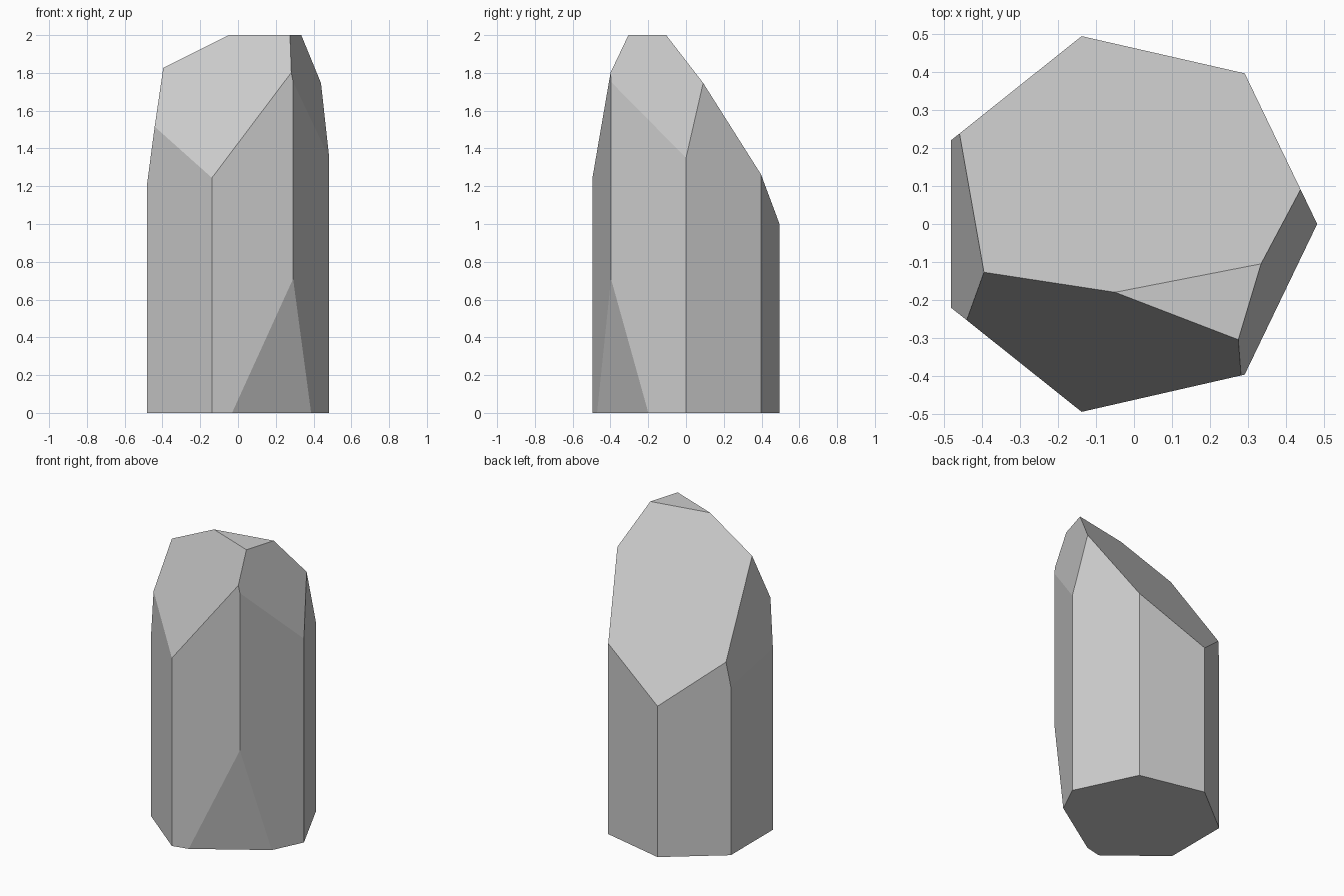
import bpy
import bmesh
from math import cos, sin, tau
from mathutils import Vector

cube = bpy.data.objects.get("Cube")
if cube:
    bpy.data.objects.remove(cube, do_unlink=True)

stone = bpy.data.materials.new("grey stone")
stone.use_nodes = True
colour = (0.6, 0.6, 0.6, 1)
stone.diffuse_color = colour
stone.node_tree.nodes["Principled BSDF"].inputs["Base Color"].default_value = colour

SIDES, RADIUS, SHIFT, HEIGHT = 7, 0.508, -0.025, 2.0

# Seven-sided column
bm = bmesh.new()
ring = [bm.verts.new((RADIUS * cos(tau * i / SIDES) + SHIFT,
                      RADIUS * sin(tau * i / SIDES), 0)) for i in range(SIDES)]
base = bm.faces.new(ring)
top = bmesh.ops.extrude_face_region(bm, geom=[base])["geom"]
bmesh.ops.translate(bm, vec=(0, 0, HEIGHT),
                    verts=[v for v in top if isinstance(v, bmesh.types.BMVert)])
bmesh.ops.recalc_face_normals(bm, faces=bm.faces)


def chip(a, b, c):
    """Slice off everything beyond the plane through three points and cap it."""
    a, b, c = Vector(a), Vector(b), Vector(c)
    normal = (b - a).cross(c - a).normalized()
    if normal.dot(Vector((0, 0, HEIGHT / 2 - 0.2)) - a) > 0:
        normal.negate()
    cut = bmesh.ops.bisect_plane(bm, geom=bm.verts[:] + bm.edges[:] + bm.faces[:],
                                 plane_co=a, plane_no=normal, clear_outer=True)
    edges = [e for e in cut["geom_cut"] if isinstance(e, bmesh.types.BMEdge)]
    bmesh.ops.holes_fill(bm, edges=edges, sides=0)


# Corners of the flat tip shared by the sloping facets
tip_left, tip_right, tip_front = (-0.05, -0.18, 2), (0.335, -0.105, 2), (0.275, -0.305, 2)

chip(tip_right, tip_left, (-0.138, 0.495, 1.0))       # long back slope
chip(tip_left, tip_front, (-0.138, -0.495, 1.245))    # front slope
chip(tip_right, tip_front, (0.483, 0, 1.35))          # steep left-hand facet
chip((-0.395, -0.125, 1.83), (-0.46, 0.24, 1.28), (-0.483, -0.22, 1.2))  # steep right-hand facet
chip((0.292, -0.397, 0.71), (-0.03, -0.47, 0), (0.386, -0.2, 0))         # chipped foot

bmesh.ops.recalc_face_normals(bm, faces=bm.faces)
mesh = bpy.data.meshes.new("crystal")
bm.to_mesh(mesh)
bm.free()
mesh.materials.append(stone)
crystal = bpy.data.objects.new("crystal", mesh)
bpy.context.collection.objects.link(crystal)
